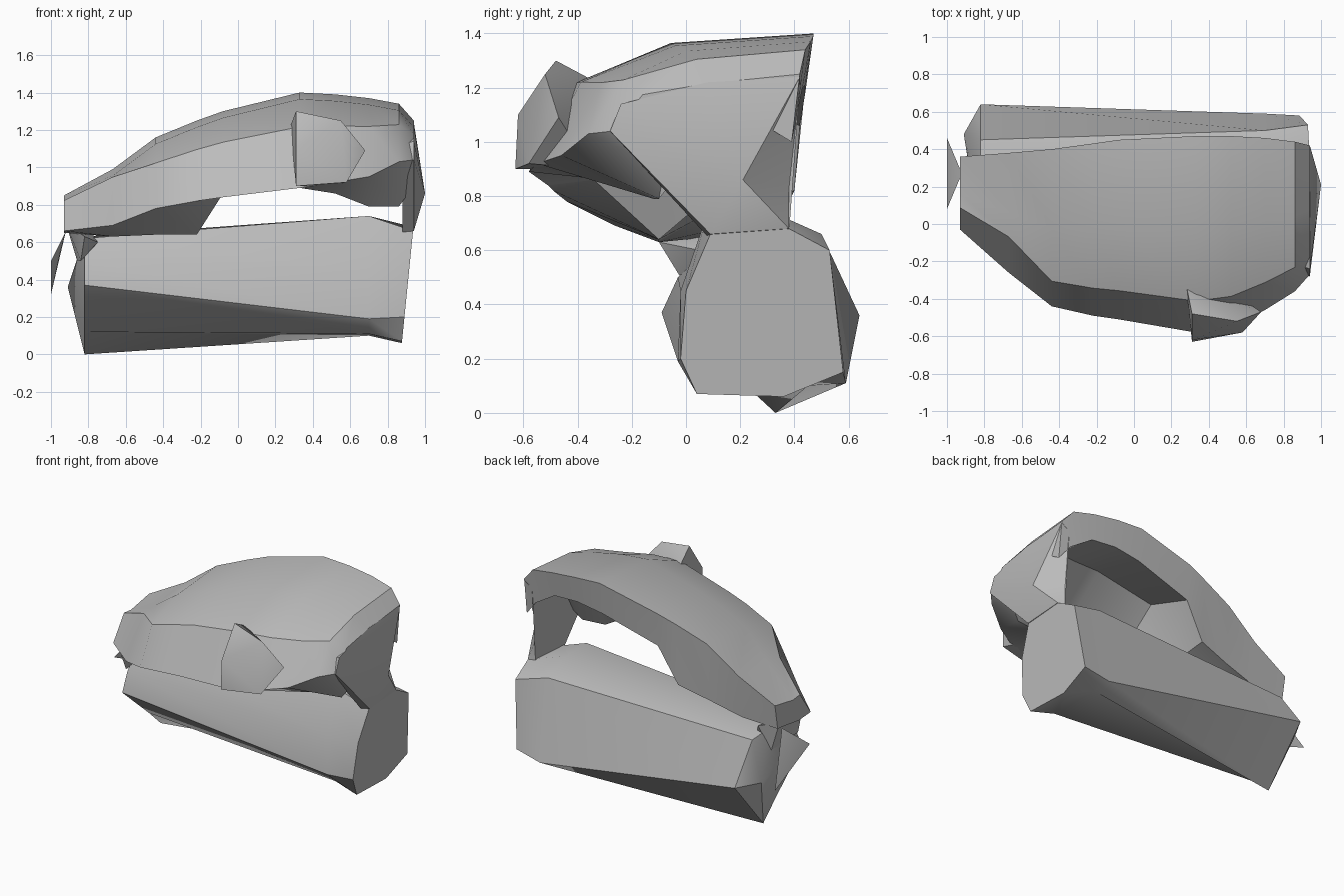
import bpy, bmesh, math

cube = bpy.data.objects.get("Cube")
if cube:
    bpy.data.objects.remove(cube)

grey = bpy.data.materials.new("plain grey")
grey.use_nodes = True
grey.diffuse_color = (0.5, 0.5, 0.5, 1)
grey.node_tree.nodes["Principled BSDF"].inputs["Base Color"].default_value = (0.5, 0.5, 0.5, 1)


def finish(name, bm, angle=30):
    bmesh.ops.recalc_face_normals(bm, faces=bm.faces)
    mesh = bpy.data.meshes.new(name)
    bm.to_mesh(mesh)
    bm.free()
    mesh.materials.append(grey)
    obj = bpy.data.objects.new(name, mesh)
    bpy.context.collection.objects.link(obj)
    bpy.ops.object.select_all(action="DESELECT")
    obj.select_set(True)
    bpy.context.view_layer.objects.active = obj
    bpy.ops.object.shade_smooth_by_angle(angle=math.radians(angle))
    return obj


def loft(name, rings, tip=None):
    """Skin closed rings of points; the first end may rise to a tip."""
    bm = bmesh.new()
    rows = [[bm.verts.new(p) for p in ring] for ring in rings]
    count = len(rows[0])
    for a, b in zip(rows, rows[1:]):
        for i in range(count):
            j = (i + 1) % count
            bm.faces.new((a[i], a[j], b[j], b[i]))
    if tip:
        apex = bm.verts.new(tip)
        for i in range(count):
            bm.faces.new((rows[0][i], rows[0][(i + 1) % count], apex))
    else:
        bm.faces.new(rows[0])
    bm.faces.new(rows[-1])
    bmesh.ops.triangulate(bm, faces=[f for f in bm.faces if len(f.verts) > 4])
    return finish(name, bm)


def hull(name, points):
    bm = bmesh.new()
    verts = [bm.verts.new(p) for p in points]
    bmesh.ops.convex_hull(bm, input=verts)
    loose = [v for v in bm.verts if not v.link_faces]
    bmesh.ops.delete(bm, geom=loose, context="VERTS")
    return finish(name, bm)


def mix(a, b, t):
    return a + (b - a) * t


# Long lower body, eight sided, with a pointed right end
right_ring = [(.2, .12), (.33, 0), (.64, .36), (.45, .62), (.28, .63), (.1, .62), (-.03, .5), (-.09, .37)]
inner_ring = [(.06, .11), (.45, .1), (.59, .11), (.5, .66), (.32, .74), (.08, .74), (-.02, .45), (-.03, .19)]
left_ring = [(.04, .07), (.36, .06), (.58, .15), (.53, .6), (.38, .68), (.09, .66), (0, .45), (-.02, .2)]
loft("lower_body", [
    [(-.82, y, z) for y, z in right_ring],
    [(.7, y, z) for y, z in inner_ring],
    [(.87 + .1 * z, y, z) for y, z in left_ring],
], tip=(-.91, .48, .36))

# Hollow upper shell: x, back y, top z, rim y, rim z, inner y, inner z, back edge z
stations = [
    (-.93, .36, .85, -.03, .66, .1, .65, .68),
    (-.67, .38, .99, -.26, .69, -.1, .63, .7),
    (-.44, .40, 1.16, -.44, .78, -.1, .64, .76),
    (-.22, .43, 1.25, -.49, .82, -.1, .64, .82),
    (-.08, .45, 1.3, -.51, .84, -.34, .86, 1.06),
    (.33, .47, 1.4, -.58, .89, -.38, .92, 1.18),
    (.52, .47, 1.39, -.55, .92, -.3, .86, 1.21),
    (.7, .46, 1.37, -.46, .95, -.12, .79, 1.2),
    (.86, .44, 1.34, -.36, 1.03, -.1, .79, 1.1),
    (.94, .42, 1.25, -.27, 1.04, -.08, .9, 1.0),
]


def shell_ring(x, back, top, rim, rim_z, inner, inner_z, edge_z):
    middle = mix(back, rim, .5)
    hollow = x > -.2
    roof = top - .12 if hollow else mix(inner_z, edge_z, .8)
    # The shoulder lies further back and higher towards the right end
    along, rise = (.84, .64) if x > -.5 else (.7, .86)
    return [
        (x, back, top),
        (x, middle, top - .035),
        (x, mix(back, rim, along), mix(rim_z, top, rise)),
        (x, rim, rim_z),
        (x, inner, inner_z),
        (x, middle + .1, roof),
        (x, back - .03, edge_z),
    ]


loft("upper_shell", [shell_ring(*s) for s in stations])

# Raised pocket on the front of the shell
hull("front_pocket", [
    (.28, -.33, 1.22), (.31, -.48, 1.3), (.31, -.62, 1.1), (.31, -.63, .9),
    (.58, -.58, .92), (.55, -.52, 1.25), (.68, -.47, 1.09), (.5, -.35, .9),
])

# Waisted left side wall, bevelled inward along its back edge
outer_outline = [(.09, .66), (-.28, 1.04), (-.24, 1.14), (.08, 1.22), (.42, 1.24), (.21, .86), (.38, .68)]
inner_outline = [(.09, .64), (-.26, 1.03), (-.22, 1.12), (.08, 1.2), (.42, 1.2), (.38, .83), (.38, .66)]
bm = bmesh.new()
outer = [bm.verts.new((1 if y == .21 else .94, y, z)) for y, z in outer_outline]
inside = [bm.verts.new((.88, y, z)) for y, z in inner_outline]
for i in range(len(outer)):
    j = (i + 1) % len(outer)
    bm.faces.new((outer[j], outer[i], inside[i], inside[j]))
    if 5 not in (i, j):
        bm.faces.new((outer[i], outer[j], outer[5]))
bm.faces.new(inside)
bmesh.ops.triangulate(bm, faces=[f for f in bm.faces if len(f.verts) > 4])
finish("left_wall", bm)

# Right end link between shell and body, with a thin outer shard
hull("right_link", [
    (-.84, -.02, .5), (-.82, -.1, .63), (-.75, .05, .6), (-.92, .3, .7),
    (-.8, .36, .68), (-.86, .3, .5), (-.75, .3, .58),
])
hull("right_shard", [
    (-1, .46, .32), (-.97, .24, .56), (-1, .08, .5), (-.92, .27, .66),
    (-.95, .25, .55),
])
